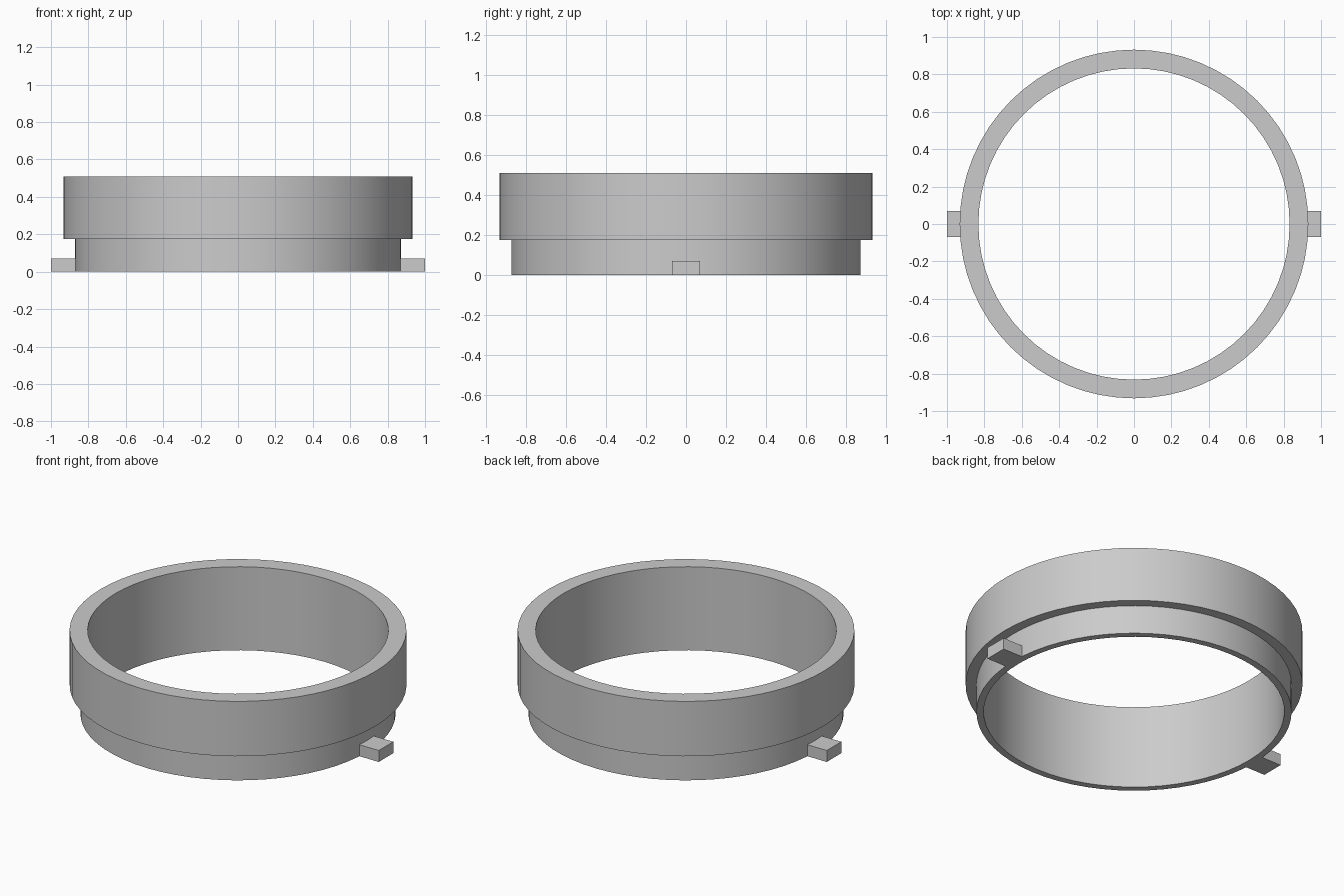
import bpy
import bmesh
from math import radians
from mathutils import Matrix, Vector

cube = bpy.data.objects.get("Cube")
if cube:
    bpy.data.objects.remove(cube, do_unlink=True)

SEGMENTS = 64
INNER, LOWER, UPPER = 0.832, 0.872, 0.932
STEP_Z, TOP_Z = 0.175, 0.51
TAB_HALF, TAB_HEIGHT, TAB_START = 0.07, 0.07, 0.862

# Single plain grey
grey = bpy.data.materials.new("plain grey")
grey.use_nodes = True
colour = (0.6, 0.6, 0.6, 1)
grey.diffuse_color = colour
grey.node_tree.nodes["Principled BSDF"].inputs["Base Color"].default_value = colour


def add_object(name, bm):
    bmesh.ops.recalc_face_normals(bm, faces=bm.faces)
    mesh = bpy.data.meshes.new(name)
    bm.to_mesh(mesh)
    bm.free()
    mesh.materials.append(grey)
    obj = bpy.data.objects.new(name, mesh)
    bpy.context.collection.objects.link(obj)
    return obj


# Stepped collar: closed wall section turned about z
profile = [(INNER, 0), (LOWER, 0), (LOWER, STEP_Z),
           (UPPER, STEP_Z), (UPPER, TOP_Z), (INNER, TOP_Z)]
bm = bmesh.new()
verts = [bm.verts.new((r, 0, z)) for r, z in profile]
edges = [bm.edges.new((a, b)) for a, b in zip(verts, verts[1:] + verts[:1])]
bmesh.ops.spin(bm, geom=verts + edges, cent=(0, 0, 0), axis=(0, 0, 1),
               angle=radians(360), steps=SEGMENTS, use_duplicate=False)
bmesh.ops.remove_doubles(bm, verts=bm.verts, dist=0.0001)
collar = add_object("stepped_collar", bm)
bpy.ops.object.select_all(action='DESELECT')
collar.select_set(True)
bpy.context.view_layer.objects.active = collar
bpy.ops.object.shade_smooth_by_angle(angle=radians(30))

# Locking tabs on both sides of the lower rim
for name, side in (("left_tab", 1), ("right_tab", -1)):
    bm = bmesh.new()
    size = Vector((1 - TAB_START, 2 * TAB_HALF, TAB_HEIGHT))
    centre = Vector((side * (1 + TAB_START) / 2, 0, TAB_HEIGHT / 2))
    bmesh.ops.create_cube(bm, size=1, matrix=Matrix.LocRotScale(centre, None, size))
    add_object(name, bm)
